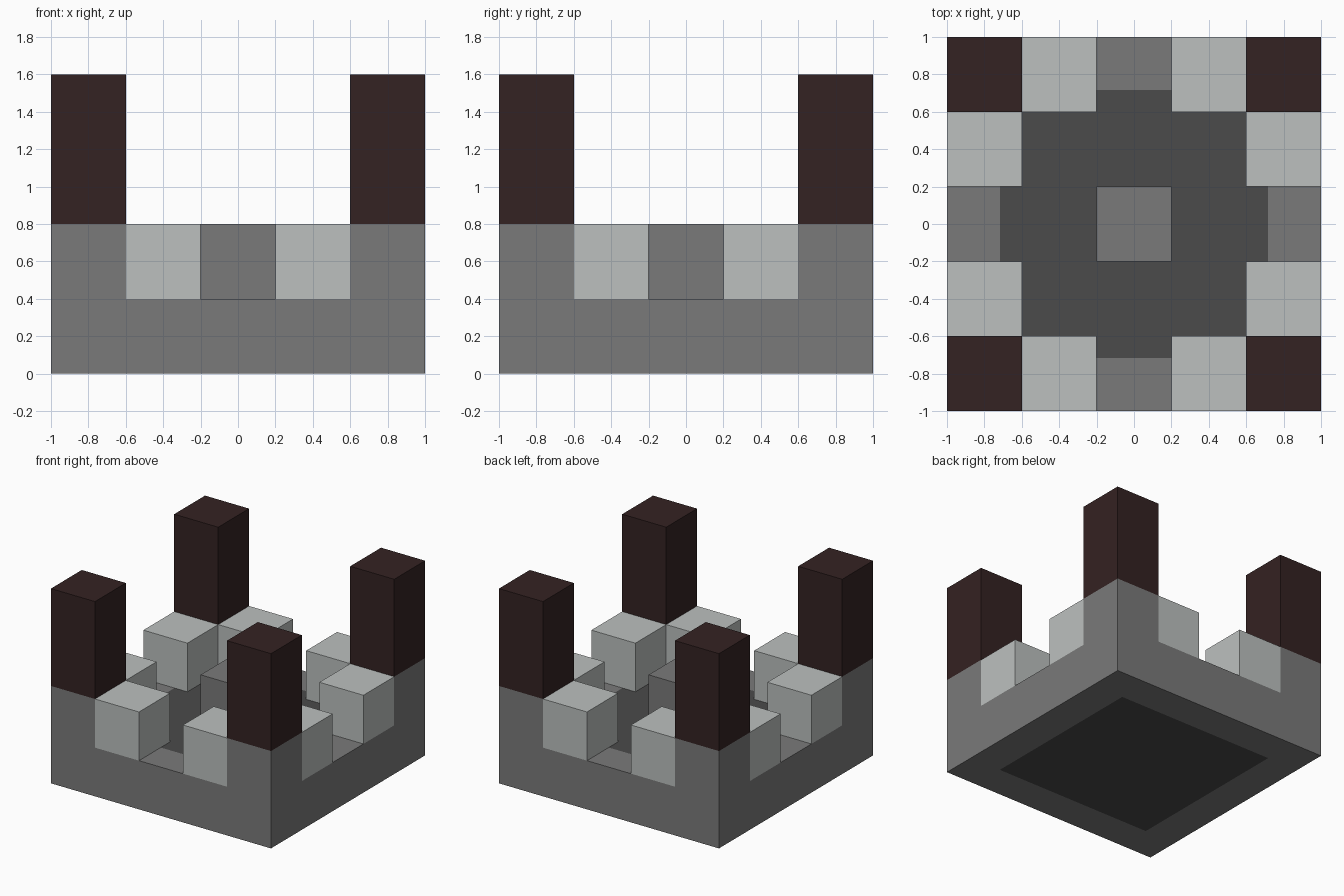
import bpy, bmesh
from mathutils import Matrix

cube = bpy.data.objects.get("Cube")
if cube:
    bpy.data.objects.remove(cube, do_unlink=True)

UNIT = 0.4  # every part sits on this grid


def material(name, rgb):
    mat = bpy.data.materials.new(name)
    mat.use_nodes = True
    mat.diffuse_color = (*rgb, 1)
    mat.node_tree.nodes["Principled BSDF"].inputs["Base Color"].default_value = (*rgb, 1)
    return mat


stone = material("grey_stone", (0.195, 0.195, 0.195))
pale = material("pale_stone", (0.503, 0.527, 0.52))
dark = material("dark_stone", (0.069, 0.069, 0.069))
wood = material("dark_brown", (0.034, 0.016, 0.016))


def box(name, center, size, *mats, inset=0):
    """Box standing on center; inset cuts a second-colour panel in top and bottom."""
    bm = bmesh.new()
    bmesh.ops.create_cube(bm, size=1)
    bmesh.ops.transform(bm, verts=bm.verts, matrix=Matrix.Translation((0, 0, size[2] / 2))
                        @ Matrix.Diagonal((*size, 1)))
    if inset:
        bm.normal_update()
        panels = [f for f in bm.faces if abs(f.normal.z) > 0.9]
        bmesh.ops.inset_individual(bm, faces=panels, thickness=inset)
        for face in panels:
            face.material_index = 1
    mesh = bpy.data.meshes.new(name)
    bm.to_mesh(mesh)
    bm.free()
    for mat in mats:
        mesh.materials.append(mat)
    obj = bpy.data.objects.new(name, mesh)
    obj.location = center
    bpy.context.collection.objects.link(obj)
    return obj


# Base slab with a dark floor panel above and below
box("base", (0, 0, 0), (5 * UNIT, 5 * UNIT, UNIT), stone, dark, inset=UNIT)

# Block in the middle of the floor
box("center_block", (0, 0, UNIT), (UNIT, UNIT, UNIT), stone)

# Corner pillars
for sx, side in ((-1, "right"), (1, "left")):
    for sy, end in ((-1, "front"), (1, "back")):
        x, y = sx * 2 * UNIT, sy * 2 * UNIT
        box(f"{end}_{side}_pillar_foot", (x, y, UNIT), (UNIT, UNIT, UNIT), stone)
        box(f"{end}_{side}_pillar", (x, y, 2 * UNIT), (UNIT, UNIT, 2 * UNIT), wood)

        # Pale blocks on both sides of the pillar
        box(f"{end}_{side}_end_block", (x / 2, y, UNIT), (UNIT, UNIT, UNIT), pale)
        box(f"{end}_{side}_side_block", (x, y / 2, UNIT), (UNIT, UNIT, UNIT), pale)
